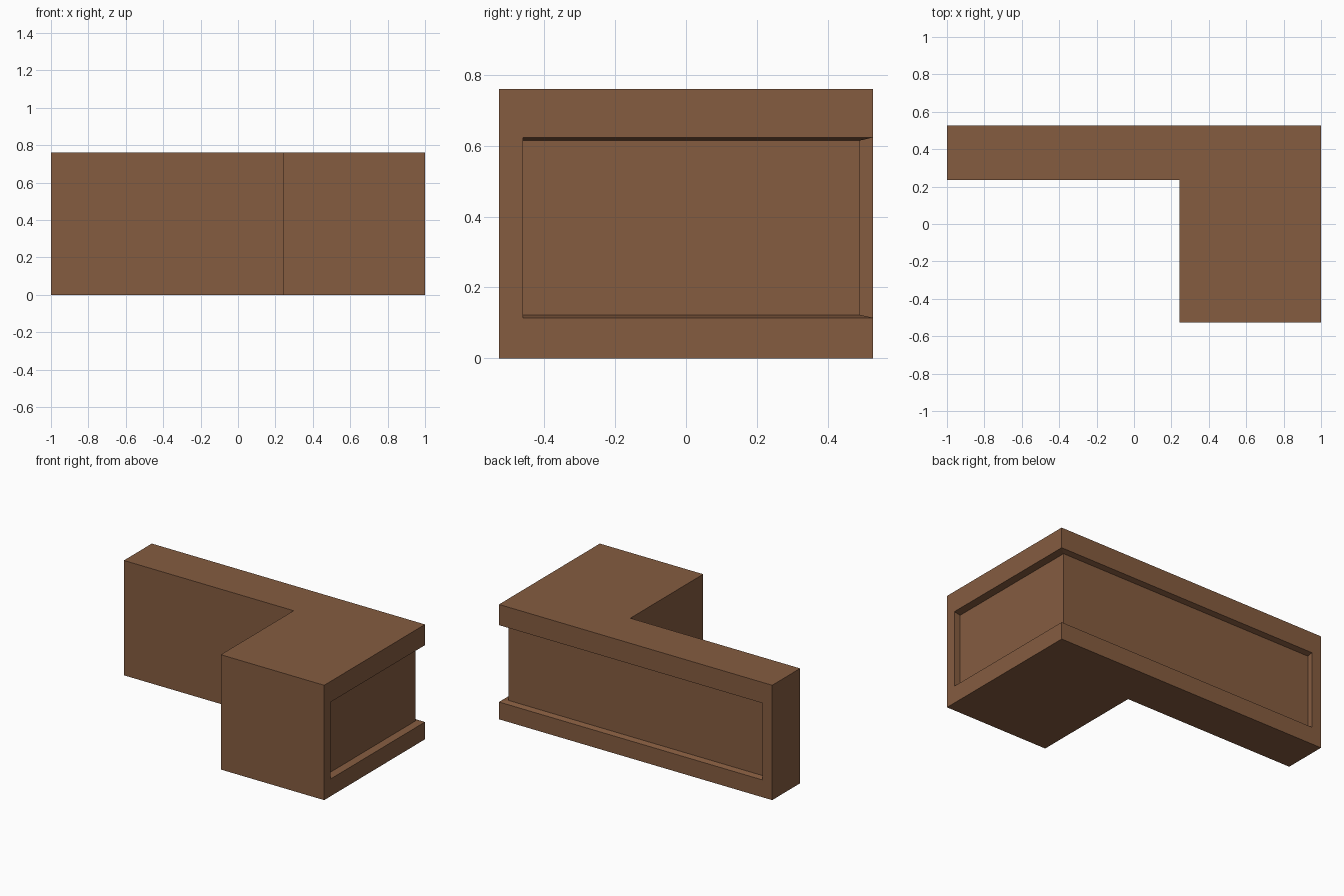
import bpy, bmesh

if "Cube" in bpy.data.objects:
    bpy.data.objects.remove(bpy.data.objects["Cube"])

wood = bpy.data.materials.new("brown wood")
wood.diffuse_color = (0.235, 0.107, 0.051, 1)
wood.use_nodes = True
wood.node_tree.nodes["Principled BSDF"].inputs["Base Color"].default_value = wood.diffuse_color


def make_object(name, bm):
    bmesh.ops.recalc_face_normals(bm, faces=bm.faces[:])
    mesh = bpy.data.meshes.new(name)
    bm.to_mesh(mesh)
    bm.free()
    mesh.materials.append(wood)
    obj = bpy.data.objects.new(name, mesh)
    bpy.context.collection.objects.link(obj)
    return obj


# L-shaped counter body, extruded from its plan
W, D, H = 1.0, 0.527, 0.76
plan = [(-W, D), (-W, 0.235), (0.243, 0.235), (0.243, -D), (W, -D), (W, D)]
bm = bmesh.new()
base = bm.faces.new([bm.verts.new((x, y, 0)) for x, y in plan])
top = bmesh.ops.extrude_face_region(bm, geom=[base])["geom"]
bmesh.ops.translate(bm, vec=(0, 0, H),
                    verts=[v for v in top if isinstance(v, bmesh.types.BMVert)])
counter = make_object("counter_body", bm)

# Panel recess wrapping the right side and back; its floor and ceiling slope
dx, dy = 0.045, 0.036          # recess depth on the right and at the back
slope = 0.0085
z_low, z_high = 0.1145, 0.623  # opening at the outer surface


def section(x, y, out_x, out_y):
    """Four-point cross-section, continued beyond the outer surface."""
    ring = []
    for t, z_sign in ((1, -1), (-1, -1), (-1, 1), (1, 1)):
        z = z_low + slope * t if z_sign < 0 else z_high - slope * t
        ring.append((x - out_x * t, y - out_y * t, z))
    return ring


bm = bmesh.new()
rings = [[bm.verts.new(p) for p in section(*s)] for s in
         ((W, -0.46, dx, 0), (W, D, dx, dy), (-0.93, D, 0, dy))]
for a, b in zip(rings, rings[1:]):
    for i in range(4):
        j = (i + 1) % 4
        bm.faces.new((a[i], a[j], b[j], b[i]))
bm.faces.new(rings[0])
bm.faces.new(rings[-1])
cutter = make_object("recess_cutter", bm)
cutter.hide_render = True

# Cut the recess, then remove the cutter
mod = counter.modifiers.new("recess", 'BOOLEAN')
mod.operation = 'DIFFERENCE'
mod.solver = 'EXACT'
mod.object = cutter
bpy.context.view_layer.objects.active = counter
counter.select_set(True)
bpy.ops.object.modifier_apply(modifier=mod.name)
bpy.data.objects.remove(cutter)
